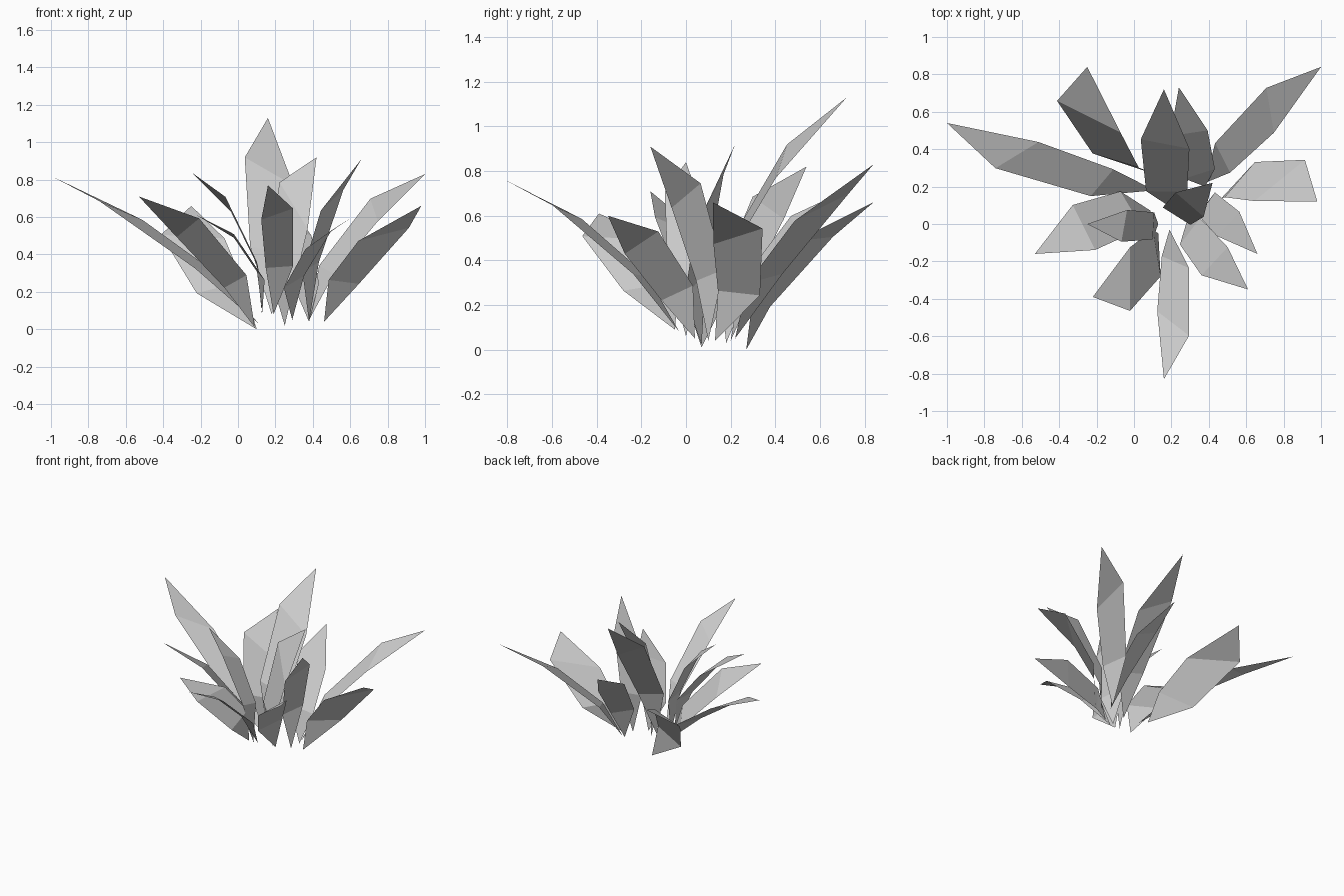
import bpy
import bmesh
from mathutils import Vector

cube = bpy.data.objects.get("Cube")
if cube:
    bpy.data.objects.remove(cube, do_unlink=True)

# Single grey leaf material
grey = bpy.data.materials.new("leaf_grey")
grey.use_nodes = True
colour = (0.6, 0.6, 0.6, 1)
grey.diffuse_color = colour
shader = next(n for n in grey.node_tree.nodes if n.type == "BSDF_PRINCIPLED")
shader.inputs["Base Color"].default_value = colour
shader.inputs["Roughness"].default_value = 0.9

UPPER = 0.69      # position of the widest, skewed section along the blade
LOWER = 0.28      # position of the narrower section near the root


def make_leaf(name, root, tip, across, bend):
    """Fold a faceted blade from root to tip.

    across spans the widest section, bend arches the blade off its axis.
    """
    root, tip, across, bend = map(Vector, (root, tip, across, bend))
    axis = tip - root
    along = across.project(axis)
    lower_across = 0.85 * (across - along + along * 0.45)

    bm = bmesh.new()

    def section(position, span):
        middle = root + axis * position + bend
        return [bm.verts.new(middle + span * side) for side in (-0.5, 0.5)]

    base = bm.verts.new(root)
    low_a, low_b = section(LOWER, lower_across)
    up_a, up_b = section(UPPER, across)
    end = bm.verts.new(tip)
    for corners in ((base, low_b, low_a), (low_a, low_b, up_b),
                    (low_a, up_b, up_a), (up_a, up_b, end)):
        bm.faces.new(corners)

    mesh = bpy.data.meshes.new(name)
    bm.to_mesh(mesh)
    bm.free()
    mesh.materials.append(grey)
    leaf = bpy.data.objects.new(name, mesh)
    bpy.context.scene.collection.objects.link(leaf)
    return leaf


# Leaves on the left half of the clump
make_leaf("leaf_back_left_long", root=(.38, .22, .05), tip=(1, .84, .83),
          across=(.04, -.24, -.12), bend=(-.08, -.04, .05))
make_leaf("leaf_left_broad", root=(.46, .13, .04), tip=(.98, .12, .66),
          across=(-.27, -.22, -.07), bend=(-.04, .11, .04))
make_leaf("leaf_left_upright", root=(.38, .1, .04), tip=(.66, -.16, .91),
          across=(-.12, -.13, -.11), bend=(-.07, .08, .05))
make_leaf("leaf_front_left", root=(.29, .04, .05), tip=(.61, -.35, .6),
          across=(-.14, -.15, -.1), bend=(-.08, .03, .05))

# Leaves on the front and right
make_leaf("leaf_front_long", root=(.19, -.03, .08), tip=(.16, -.83, .77),
          across=(-.17, .13, -.06), bend=(.04, .05, .06))
make_leaf("leaf_front_right", root=(.13, -.05, .09), tip=(-.22, -.39, .61),
          across=(0, .34, -.02), bend=(.09, -.01, .05))
make_leaf("leaf_right_broad", root=(.09, .07, .01), tip=(-.53, -.16, .71),
          across=(-.12, .24, -.1), bend=(.07, .07, .05))
make_leaf("leaf_right_upright", root=(.13, 0, .06), tip=(-.25, 0, .84),
          across=(.03, .17, -.08), bend=(.08, -.01, .07))
make_leaf("leaf_right_long", root=(.11, .18, .03), tip=(-1, .54, .82),
          across=(.23, .14, -.1), bend=(.03, -.06, .06))

# Leaves at the back and centre
make_leaf("leaf_back_right", root=(.1, .27, 0), tip=(-.25, .84, .66),
          across=(.34, -.17, -.02), bend=(-.1, -.09, .04))
make_leaf("leaf_back_tall", root=(.18, .1, .08), tip=(.16, .72, 1.13),
          across=(.26, -.05, -.15), bend=(0, -.1, .04))
make_leaf("leaf_back_short", root=(.38, .2, .04), tip=(.24, .73, .72),
          across=(.2, .03, -.1), bend=(.01, -.08, .04))
make_leaf("leaf_centre", root=(.25, .07, .02), tip=(.42, .22, .92),
          across=(.15, -.13, -.25), bend=(-.07, -.07, .02))
